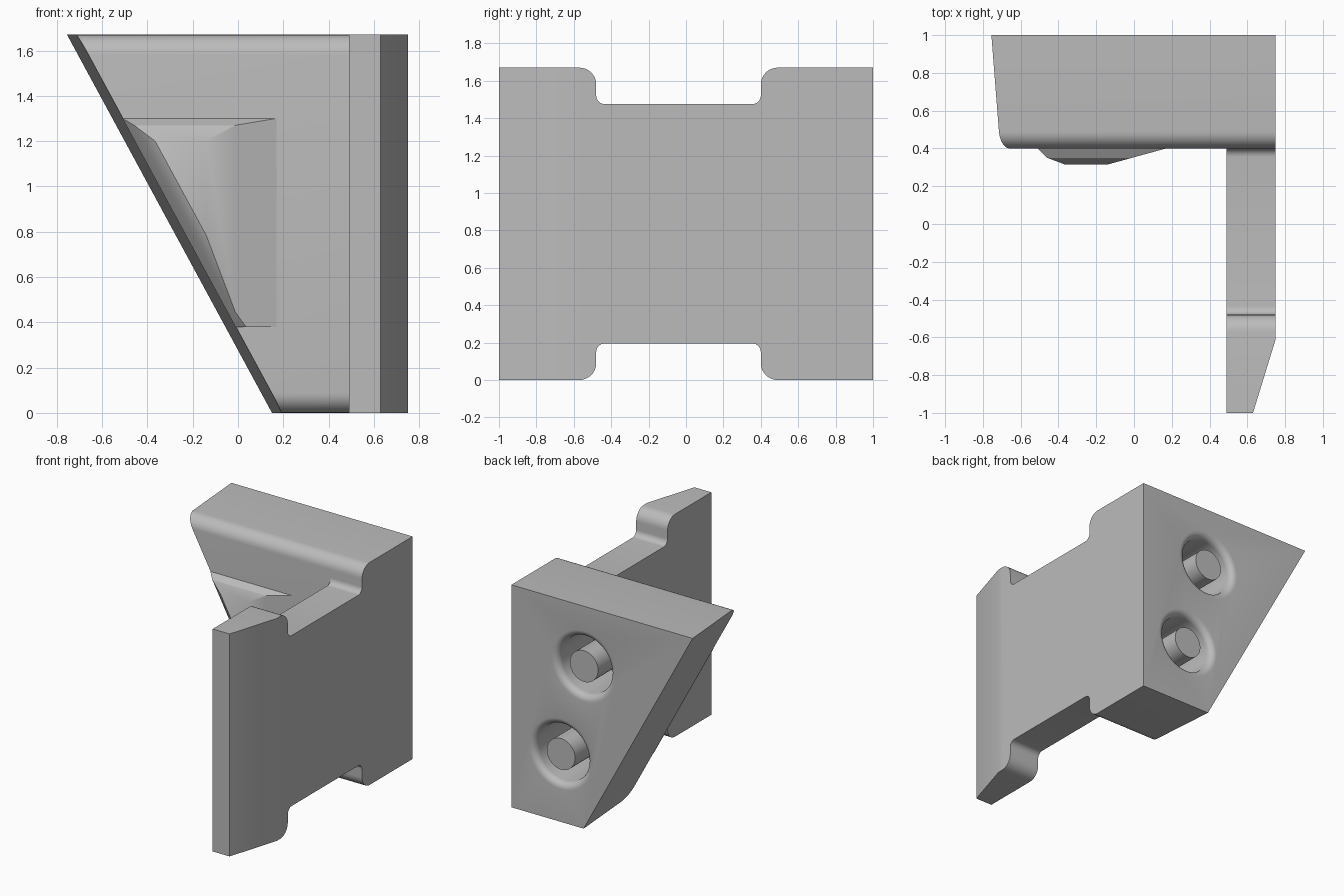
import bpy, bmesh
from math import sin, cos, pi, radians
from mathutils import Vector

cube = bpy.data.objects.get("Cube")
if cube:
    bpy.data.objects.remove(cube, do_unlink=True)

HEIGHT = 1.67
grey = bpy.data.materials.new("plain grey")
grey.use_nodes = True
grey.diffuse_color = (0.5, 0.5, 0.5, 1)
grey.node_tree.nodes["Principled BSDF"].inputs["Base Color"].default_value = (0.5, 0.5, 0.5, 1)


def finish(name, bm):
    """Turn a bmesh into a named grey object."""
    bmesh.ops.recalc_face_normals(bm, faces=bm.faces[:])
    mesh = bpy.data.meshes.new(name)
    bm.to_mesh(mesh)
    bm.free()
    mesh.materials.append(grey)
    obj = bpy.data.objects.new(name, mesh)
    bpy.context.collection.objects.link(obj)
    return obj


def activate(obj):
    bpy.ops.object.select_all(action='DESELECT')
    obj.select_set(True)
    bpy.context.view_layer.objects.active = obj


def smooth(obj):
    activate(obj)
    bpy.ops.object.shade_smooth_by_angle(angle=radians(30))


def arc(cy, cz, r, start, end, steps=8):
    """Points of an arc in the y-z plane, angles in degrees."""
    angles = [radians(start + (end - start) * i / steps) for i in range(steps + 1)]
    return [(cy + r * cos(a), cz + r * sin(a)) for a in angles]


def mirrored(upper):
    """Close an upper half outline with its reflection at mid height."""
    return upper + [(y, HEIGHT - z) for y, z in reversed(upper)]


def prism(outline, x0, x1):
    """Extrude a y-z outline along x."""
    bm = bmesh.new()
    a, b = ([bm.verts.new((x, y, z)) for y, z in outline] for x in (x0, x1))
    bm.faces.new(a)
    bm.faces.new(b)
    for i in range(len(a)):
        bm.faces.new((a[i - 1], a[i], b[i], b[i - 1]))
    return bm


def slice_off(bm, point, normal):
    """Cut away the side the normal points to and cap the cut."""
    cut = bmesh.ops.bisect_plane(bm, geom=bm.verts[:] + bm.edges[:] + bm.faces[:],
                                 plane_co=point, plane_no=normal, clear_outer=True)
    edges = [e for e in cut["geom_cut"] if isinstance(e, bmesh.types.BMEdge)]
    bmesh.ops.edgeloop_fill(bm, edges=edges)


# Side plate with a rounded notch above and below, chamfered along its front
upper = [(-1, HEIGHT)] + arc(-0.57, 1.58, 0.09, 90, 0)
upper += arc(-0.435, 1.52, 0.045, 180, 270) + arc(0.355, 1.52, 0.045, 270, 360)
plate = prism(mirrored(upper), 0.49, 0.75)
slice_off(plate, (0.75, -0.61, 0), Vector((0.39, -0.12, 0)))
smooth(finish("side_plate", plate))

# Rear block with rounded front edges and a drafted sloping side
block = prism(mirrored(arc(0.49, 1.58, 0.09, 180, 90) + [(1, HEIGHT)]), -0.9, 0.75)
corner = Vector((-0.755, 1, HEIGHT))
normal = (Vector((0.15, 1, 0)) - corner).cross(Vector((-0.708, 0.4, HEIGHT)) - corner)
if normal.x > 0:
    normal.negate()
slice_off(block, corner, normal)
block_obj = finish("rear_block", block)

# Two flared round recesses, each with a central pin
RECESS, FLARE, FLOOR = 0.215, 0.05, 0.58
for label, x, z in (("upper", 0.147, 1.22), ("lower", 0.338, 0.51)):
    rim = RECESS + FLARE
    side = [(0, 1.05), (rim, 1.05)]
    side += [(rim - FLARE * sin(t), 1 - FLARE + FLARE * cos(t))
             for t in (pi / 2 * i / 6 for i in range(7))]
    side += [(RECESS, FLOOR), (0, FLOOR)]
    bm = bmesh.new()
    verts = [bm.verts.new((x + r, y, z)) for r, y in side]
    edges = [bm.edges.new(pair) for pair in zip(verts, verts[1:])]
    bmesh.ops.spin(bm, geom=verts + edges, cent=(x, 0, z), axis=(0, 1, 0),
                   angle=2 * pi, steps=48)
    bmesh.ops.remove_doubles(bm, verts=bm.verts[:], dist=0.0005)
    cutter = finish("recess_cutter", bm)
    cutter.hide_render = True
    activate(block_obj)
    mod = block_obj.modifiers.new("recess", 'BOOLEAN')
    mod.operation, mod.solver, mod.object = 'DIFFERENCE', 'EXACT', cutter
    bpy.ops.object.modifier_apply(modifier=mod.name)
    bpy.data.objects.remove(cutter, do_unlink=True)

    bpy.ops.mesh.primitive_cylinder_add(vertices=40, radius=0.117, depth=1 - FLOOR,
                                        location=(x, (1 + FLOOR) / 2, z),
                                        rotation=(pi / 2, 0, 0))
    pin = bpy.context.object
    pin.name = label + "_pin"
    pin.data.materials.append(grey)
    smooth(pin)
smooth(block_obj)

# Shallow bulge on the front of the block, following the sloping side
bm = bmesh.new()
SLOPE = 0.542
for y, inset, top, right in ((0.4, 0, 1.3, 0.17), (0.35, 0.035, 1.27, -0.012),
                             (0.315, 0.09, 1.2, -0.14)):
    edge = inset - 0.51
    bottom = max(0.38, 1.3 - (right - edge) / SLOPE)
    for z in (top, bottom):
        bm.verts.new((edge + (1.3 - z) * SLOPE, y, z))
        bm.verts.new((right, y, z))
bm.verts.new((0.035, 0.363, 0.38))
bmesh.ops.remove_doubles(bm, verts=bm.verts[:], dist=0.001)
bmesh.ops.convex_hull(bm, input=bm.verts[:])
smooth(finish("front_bulge", bm))
